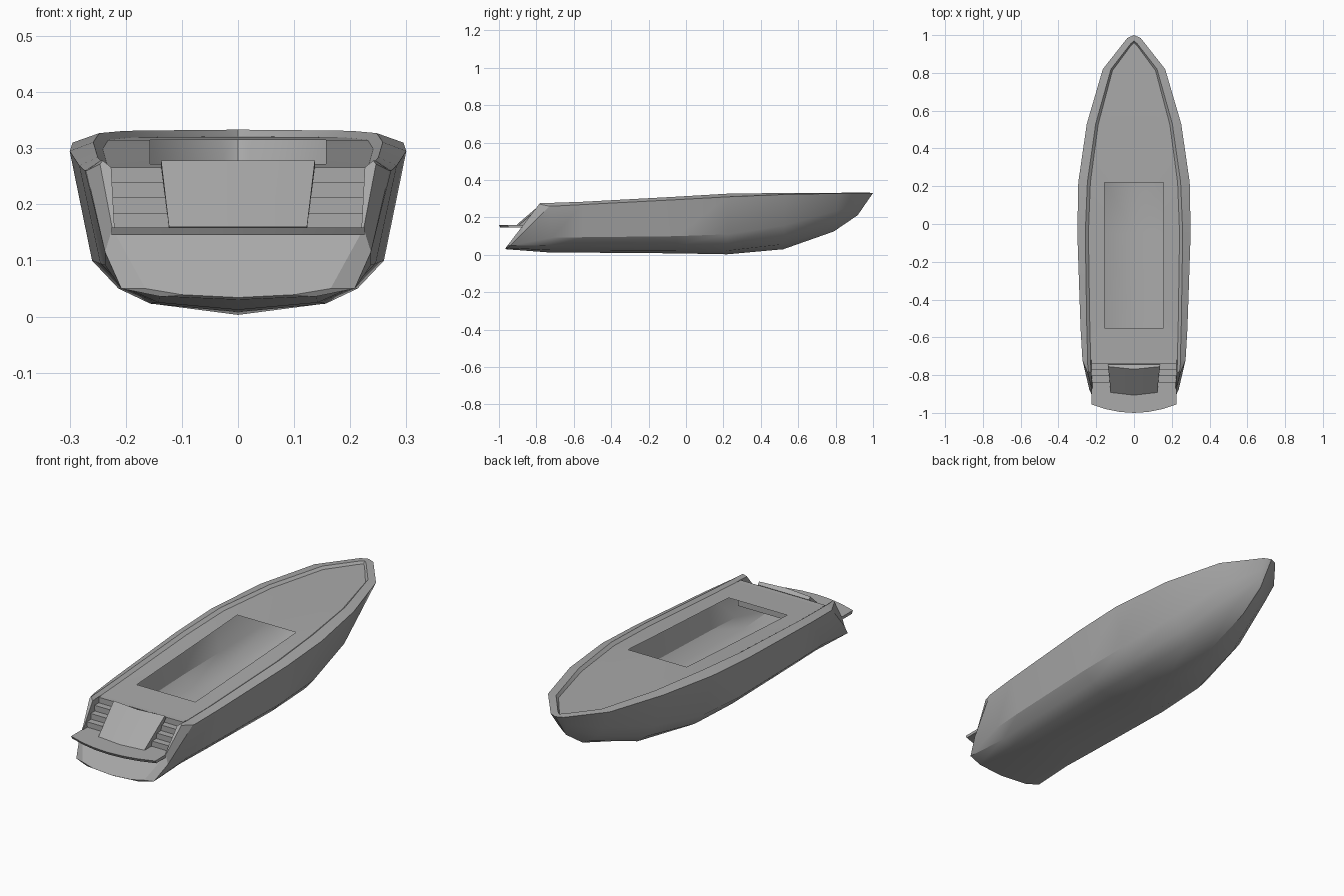
import bpy
import bmesh
from mathutils import Vector

cube = bpy.data.objects.get("Cube")
if cube:
    bpy.data.objects.remove(cube, do_unlink=True)

# One plain grey for the whole boat
grey = bpy.data.materials.new("hull grey")
grey.use_nodes = True
GREY = (0.4, 0.4, 0.4, 1)
grey.diffuse_color = GREY
grey.node_tree.nodes["Principled BSDF"].inputs["Base Color"].default_value = GREY


def finish(name, bm, inside, angle=0.5):
    """Weld, turn faces away from the inside point, shade and colour."""
    bmesh.ops.remove_doubles(bm, verts=bm.verts, dist=0.0005)
    bmesh.ops.dissolve_degenerate(bm, edges=bm.edges, dist=0.0005)
    bmesh.ops.recalc_face_normals(bm, faces=bm.faces)
    bm.normal_update()
    facing = sum(f.normal.dot(f.calc_center_median() - Vector(inside)) * f.calc_area()
                 for f in bm.faces)
    if facing < 0:
        bmesh.ops.reverse_faces(bm, faces=bm.faces)
    mesh = bpy.data.meshes.new(name)
    bm.to_mesh(mesh)
    bm.free()
    mesh.materials.append(grey)
    obj = bpy.data.objects.new(name, mesh)
    bpy.context.collection.objects.link(obj)
    bpy.ops.object.select_all(action="DESELECT")
    obj.select_set(True)
    bpy.context.view_layer.objects.active = obj
    bpy.ops.object.shade_smooth_by_angle(angle=angle)
    return obj


def add_face(bm, points):
    """Add a polygon, skipping repeated corners."""
    corners = []
    for p in points:
        p = Vector(p)
        if all((p - q).length > 0.0005 for q in corners):
            corners.append(p)
    if len(corners) > 2:
        bm.faces.new([bm.verts.new(p) for p in corners])


def add_pair(bm, points):
    """Add a polygon and its mirror image across the centreline."""
    add_face(bm, points)
    add_face(bm, [(-p[0], p[1], p[2]) for p in points])


def stitch(bm, rows, paired=True):
    for a, b in zip(rows, rows[1:]):
        for i in range(len(a) - 1):
            quad = [a[i], a[i + 1], b[i + 1], b[i]]
            add_pair(bm, quad) if paired else add_face(bm, quad)


def loft_across(name, widths, section):
    """Capped solid from closed sections placed across the boat."""
    bm = bmesh.new()
    rows = [section(x) for x in widths]
    stitch(bm, [r + r[:1] for r in rows], paired=False)
    add_face(bm, rows[0])
    add_face(bm, rows[-1])
    middle = sum((Vector(p) for r in rows for p in r), Vector()) / (len(rows) * len(rows[0]))
    return finish(name, bm, middle)


# Hull section shapes as fractions of half width and side height
FULL = [(0, 0), (0.52, 0.052), (0.71, 0.146), (0.867, 0.32), (1, 1)]
VEE = [(0, 0), (0.27, 0.15), (0.48, 0.33), (0.72, 0.6), (1, 1)]

# sheer y, keel y, half width, keel z, sheer z, rail z, rail half width, vee amount
STATIONS = [
    (-0.72, -0.72, 0.273, 0.012, 0.26, 0.278, 0.245, 0),
    (-0.55, -0.55, 0.283, 0.012, 0.269, 0.284, 0.25, 0),
    (-0.05, -0.05, 0.3, 0.008, 0.295, 0.311, 0.258, 0),
    (0.22, 0.22, 0.295, 0.003, 0.31, 0.327, 0.247, 0.1),
    (0.53, 0.52, 0.25, 0.03, 0.323, 0.331, 0.203, 0.4),
    (0.82, 0.79, 0.165, 0.125, 0.329, 0.332, 0.122, 0.8),
    (0.985, 0.915, 0.035, 0.21, 0.331, 0.333, 0.017, 1),
    (1, 0.92, 0, 0.215, 0.331, 0.333, 0, 1),
]


def station(y_top, y_keel, w, z_keel, z_top, z_rail, w_rail, vee):
    points = []
    for (fx, fz), (vx, vz) in zip(FULL, VEE):
        x, h = fx + (vx - fx) * vee, fz + (vz - fz) * vee
        points.append((w * x, y_keel + (y_top - y_keel) * h, z_keel + (z_top - z_keel) * h))
    y_rail = y_top - (0.03 if vee == 1 else 0)
    points.append((w_rail, y_rail, z_rail))
    points.append((w_rail * 0.935, y_rail - 0.01 * vee, z_rail - 0.012))
    return points


# Raked stern: transom outline, then the chamfered quarter edge
def raked(outline, y_start, z_start, slope):
    return [(x, y_start + (z - z_start) * slope, z) for x, z in outline]


transom = raked([(0, 0.034), (0.1, 0.039), (0.165, 0.05), (0.224, 0.157),
                 (0.246, 0.272), (0.241, 0.278), (0.226, 0.266)], -0.965, 0.036, 0.765)
quarter = raked([(0, 0.03), (0.14, 0.036), (0.208, 0.05), (0.237, 0.115),
                 (0.27, 0.26)], -0.94, 0.05, 1)
quarter += [(0.245, -0.745, 0.278), (0.229, -0.745, 0.266)]
rows = [transom, quarter] + [station(*s) for s in STATIONS]

hull = bmesh.new()
stitch(hull, rows)
below = transom[:4]
add_face(hull, below + [(-x, y, z) for x, y, z in reversed(below[1:])])
# Quarter wings beside the steps
wing_foot = (0.22, transom[3][1], transom[3][2])
add_pair(hull, transom[3:] + [wing_foot])
add_pair(hull, [transom[6], quarter[6], rows[2][6], (0.22, -0.72, 0.157), wing_foot])
finish("hull", hull, (0, 0, 0.17))

# Deck with an open cockpit amidships
deck = bmesh.new()
deck_rows = []
for row in rows[2:]:
    x, y, z = row[6]
    deck_rows.append([(0, y, z), (min(0.157, x * 0.68), y, z), (x, y, z)])
stitch(deck, [r[1:] for r in deck_rows])
for start, end in ((0, 2), (3, len(deck_rows))):
    stitch(deck, [r[:2] for r in deck_rows[start:end]])
finish("deck", deck, (0, 0, 0))


# Stern steps from deck down to the platform
def step_section(x):
    profile = [(x, -0.72, 0.15), (x, -0.72, 0.266)]
    for i in range(4):
        y, z = -0.742 - i * 0.032, 0.266 - i * 0.027
        profile += [(x, y, z), (x, y, z - 0.027)]
    return profile + [(x, -0.838, 0.15)]


loft_across("stern_steps", (-0.226, 0.226), step_section)


# Sloping hatch between the two flights of steps
def hatch_section(side):
    bow = 0.014 * (1 - abs(side))
    top, foot = 0.137 * side, 0.123 * side
    return [(top, -0.745, 0.266), (top, -0.755 - bow, 0.278),
            (foot, -0.892 - bow, 0.16), (foot, -0.82, 0.155)]


loft_across("stern_hatch", (-1, 0, 1), hatch_section)


# Swim platform with a rounded trailing edge
def platform_section(x):
    back = -1 + 0.045 * (x / 0.225) ** 2
    return [(x, -0.83, 0.145), (x, -0.83, 0.159), (x, back, 0.159), (x, back + 0.008, 0.145)]


loft_across("swim_platform", [0.225 * i / 3 for i in range(-3, 4)], platform_section)
